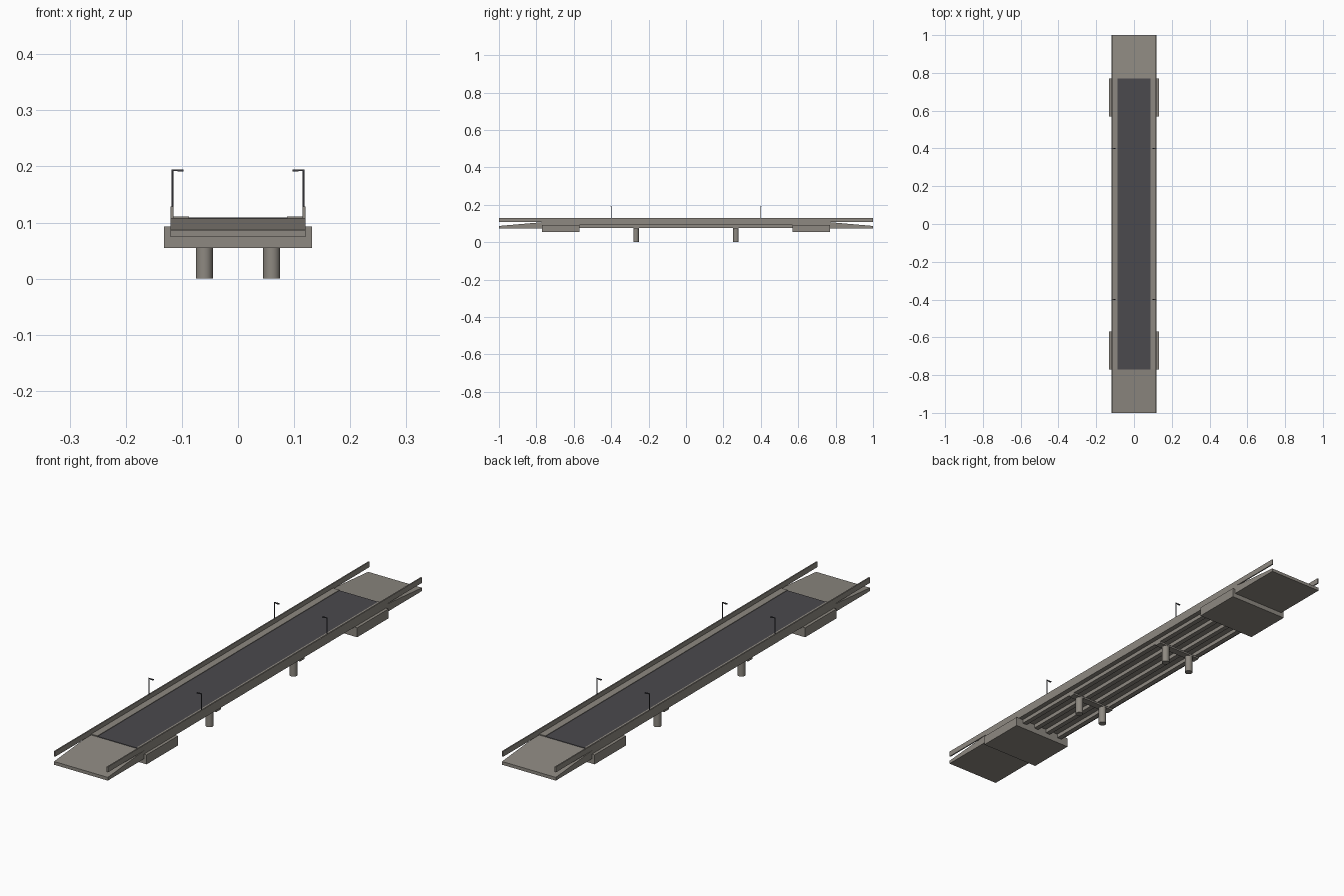
import bpy
import bmesh
from math import radians
from mathutils import Vector

if "Cube" in bpy.data.objects:
    bpy.data.objects.remove(bpy.data.objects["Cube"])


def material(name, rgb):
    m = bpy.data.materials.new(name)
    m.use_nodes = True
    m.diffuse_color = (*rgb, 1)
    m.node_tree.nodes["Principled BSDF"].inputs["Base Color"].default_value = (*rgb, 1)
    return m


CONCRETE = material("concrete", (0.27, 0.25, 0.22))
ASPHALT = material("asphalt", (0.07, 0.067, 0.075))
METAL = material("dark metal", (0.05, 0.05, 0.06))


def finish(name, bm, mat):
    bmesh.ops.recalc_face_normals(bm, faces=bm.faces)
    mesh = bpy.data.meshes.new(name)
    bm.to_mesh(mesh)
    bm.free()
    mesh.materials.append(mat)
    ob = bpy.data.objects.new(name, mesh)
    bpy.context.collection.objects.link(ob)
    return ob


def box(name, x, y, z, mat):
    """Box from (min, max) pairs."""
    bm = bmesh.new()
    bmesh.ops.create_cube(bm, size=1)
    lo, hi = (Vector(p) for p in zip(x, y, z))
    for v in bm.verts:
        v.co = (lo + hi) / 2 + v.co * (hi - lo)
    return finish(name, bm, mat)


def cylinder(name, centre, radius, z0, z1, mat, sides=24):
    bm = bmesh.new()
    bmesh.ops.create_cone(bm, cap_ends=True, segments=sides, radius1=radius,
                          radius2=radius, depth=z1 - z0)
    bmesh.ops.translate(bm, vec=(*centre, (z0 + z1) / 2), verts=bm.verts)
    ob = finish(name, bm, mat)
    bpy.ops.object.select_all(action="DESELECT")
    ob.select_set(True)
    bpy.context.view_layer.objects.active = ob
    bpy.ops.object.shade_smooth_by_angle(angle=radians(40))
    return ob


def span(a, b, sign):
    return tuple(sorted((a * sign, b * sign)))


HALF_W = 0.12     # half deck width
HALF_L = 0.77     # half main span
DECK_TOP = 0.107
DECK_LOW = 0.093
GIRDER_LOW = 0.077

# Deck, road surface and girders
box("deck", (-HALF_W, HALF_W), (-HALF_L, HALF_L), (DECK_LOW, DECK_TOP), CONCRETE)
box("road_surface", (-0.088, 0.088), (-HALF_L, HALF_L), (DECK_TOP, 0.109), ASPHALT)
for i in range(4):
    x = -0.09 + 0.06 * i
    box(f"girder_{i + 1}", (x - 0.01, x + 0.01), (-HALF_L + 0.01, HALF_L - 0.01),
        (GIRDER_LOW, DECK_LOW), CONCRETE)

# Sloping approaches, abutments and piers at each end
for end, s in (("front", -1), ("back", 1)):
    bm = bmesh.new()
    profile = [(HALF_L, 0.074), (1, 0.074), (1, 0.087), (HALF_L, DECK_TOP)]
    face = bm.faces.new([bm.verts.new((-HALF_W, s * y, z)) for y, z in profile])
    side = bmesh.ops.extrude_face_region(bm, geom=[face])["geom"]
    bmesh.ops.translate(bm, vec=(2 * HALF_W, 0, 0),
                        verts=[g for g in side if isinstance(g, bmesh.types.BMVert)])
    finish(f"{end}_approach", bm, CONCRETE)

    box(f"{end}_abutment", (-0.132, 0.132), span(0.57, HALF_L, s), (0.055, DECK_LOW), CONCRETE)

    pier_y = 0.267 * s
    box(f"{end}_pier_cap", (-0.1, 0.1), (pier_y - 0.015, pier_y + 0.015),
        (0.07, GIRDER_LOW), CONCRETE)
    for hand, h in (("right", -1), ("left", 1)):
        cylinder(f"{end}_{hand}_pier", (0.06 * h, pier_y), 0.015, 0, 0.071, CONCRETE)

# Walkways, parapets and lamp posts on each side
for hand, h in (("right", -1), ("left", 1)):
    box(f"{hand}_walkway", span(0.087, HALF_W, h), (-HALF_L, HALF_L), (DECK_TOP, 0.111), CONCRETE)
    box(f"{hand}_parapet", span(0.115, HALF_W, h), (-1, 1), (DECK_TOP, 0.129), CONCRETE)
    for end, s in (("front", -1), ("back", 1)):
        y = 0.4 * s
        cylinder(f"{end}_{hand}_lamp_post", (0.117 * h, y), 0.002, 0.11, 0.195, METAL, 10)
        box(f"{end}_{hand}_lamp_arm", span(0.098, 0.117, h), (y - 0.0015, y + 0.0015),
            (0.192, 0.195), METAL)
        box(f"{end}_{hand}_lamp_head", span(0.097, 0.108, h), (y - 0.003, y + 0.003),
            (0.191, 0.1945), METAL)
